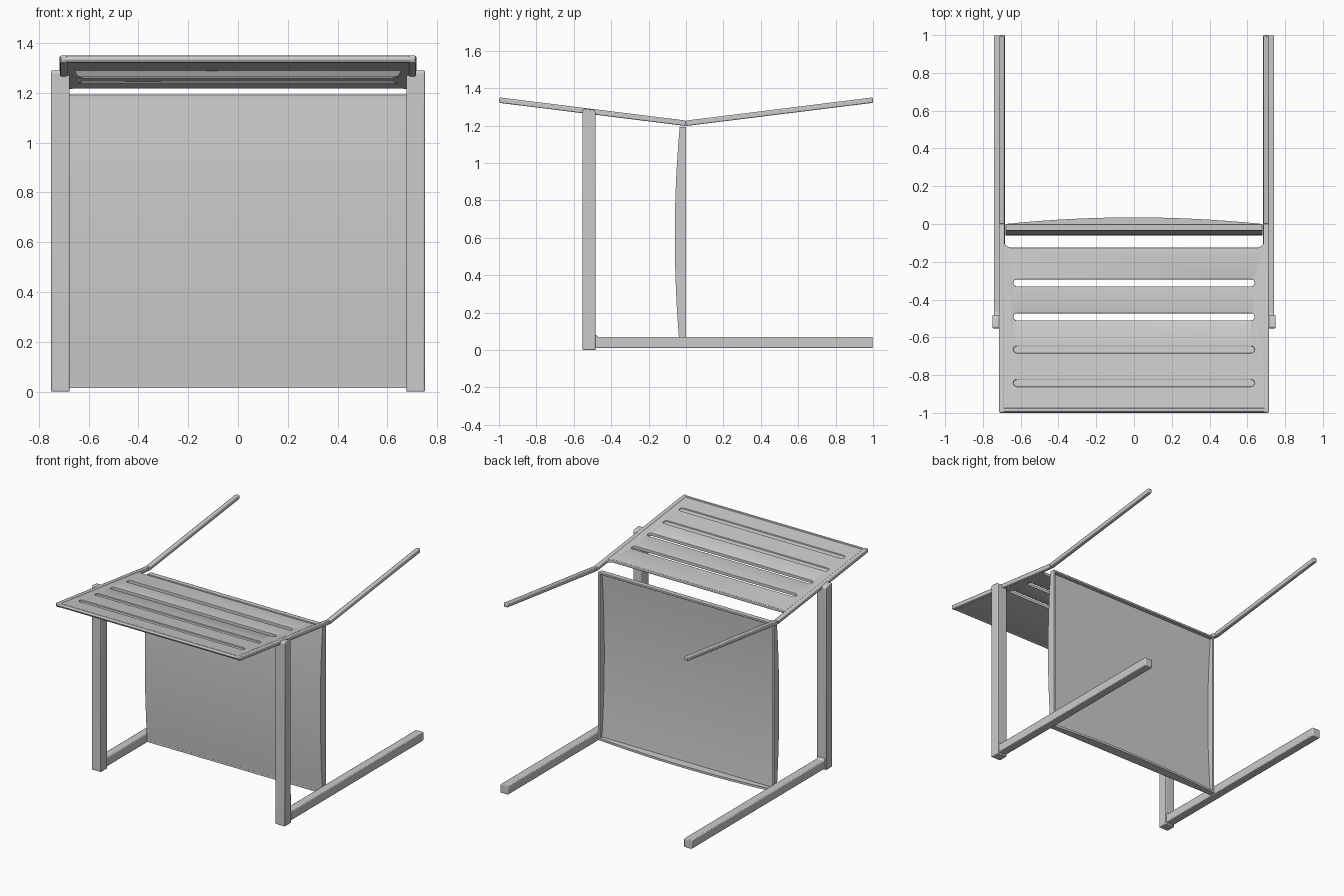
import bpy, bmesh
from math import sin, cos, pi

if "Cube" in bpy.data.objects:
    bpy.data.objects.remove(bpy.data.objects["Cube"])


def prism(name, pts, axis, a, b, bevel=0.0, bend=False):
    """Extrude a 2D outline along an axis from a to b; bend applies the V slope of the top."""
    def place(u, v, w):
        x, y, z = {'x': (w, u, v), 'y': (u, w, v), 'z': (u, v, w)}[axis]
        return (x, y, z + (1.212 + 0.124 * abs(y) if bend else 0))
    bm = bmesh.new()
    lo = [bm.verts.new(place(u, v, a)) for u, v in pts]
    hi = [bm.verts.new(place(u, v, b)) for u, v in pts]
    bm.faces.new(lo)
    bm.faces.new(hi)
    n = len(pts)
    for i in range(n):
        j = (i + 1) % n
        bm.faces.new((lo[i], lo[j], hi[j], hi[i]))
    bmesh.ops.recalc_face_normals(bm, faces=bm.faces)
    mesh = bpy.data.meshes.new(name)
    bm.to_mesh(mesh)
    bm.free()
    obj = bpy.data.objects.new(name, mesh)
    bpy.context.collection.objects.link(obj)
    if bevel:
        add_bevel(obj, bevel)
    return obj


def add_bevel(obj, width):
    m = obj.modifiers.new("bevel", 'BEVEL')
    m.width, m.segments, m.limit_method = width, 2, 'ANGLE'


def rect(u0, u1, v0, v1):
    return [(u0, v0), (u1, v0), (u1, v1), (u0, v1)]


def arc(cx, cy, r, a0, a1, n=6):
    return [(cx + r * cos(a0 + (a1 - a0) * i / n), cy + r * sin(a0 + (a1 - a0) * i / n))
            for i in range(n + 1)]


# Slatted top plate with a U-shaped opening at the rear
outline = [(-0.705, -0.995), (0.705, -0.995), (0.705, 0), (0.69, 0)]
outline += arc(0.65, -0.085, 0.04, 0, -pi / 2) + arc(-0.65, -0.085, 0.04, -pi / 2, -pi)
outline += [(-0.69, 0), (-0.705, 0)]
plate = prism("top_plate", outline, 'z', -0.011, 0.011, bend=True)

# Two open slots and two shallow grooves
for i, (y, bottom) in enumerate([(-0.312, -0.05), (-0.492, -0.05), (-0.665, 0.002), (-0.842, 0.002)]):
    r = 0.019
    slot = arc(0.62, y, r, -pi / 2, pi / 2) + arc(-0.62, y, r, pi / 2, 3 * pi / 2)
    cutter = prism(f"slot_cutter_{i}", slot, 'z', bottom, 0.05, bend=True)
    cutter.hide_render = True
    cutter.hide_set(True)
    cut = plate.modifiers.new("slot", 'BOOLEAN')
    cut.operation, cut.object, cut.solver = 'DIFFERENCE', cutter, 'EXACT'

# Thick rounded front lip
prism("front_lip", [(y, z + 1.335) for y, z in arc(-0.985, 0, 0.0145, 0, 2 * pi * 11 / 12, 11)],
      'x', -0.71, 0.71)

# Curved panel between the frames
N = 16
zs = [0.025 + 1.165 * i / N for i in range(N + 1)]


def bow(z):
    return -0.034 - 0.026 * (1 - ((z - 0.607) / 0.583) ** 2)


front = [(bow(z), z) for z in zs]
prism("panel_sheet", front + [(y + 0.01, z) for y, z in reversed(front)], 'x', -0.67, 0.67)
prism("panel_top_rim", rect(-0.035, 0, 1.178, 1.193), 'x', -0.68, 0.68, 0.003)
xs = [0.68 - 1.36 * i / N for i in range(N + 1)]
prism("panel_bottom_rim", [(-0.68, -0.035), (0.68, -0.035)] +
      [(x, 0.035 * (1 - (x / 0.68) ** 2)) for x in xs], 'z', 0.015, 0.03)

for s, side in ((1, "right"), (-1, "left")):
    def span(a, b):
        return tuple(sorted((s * a, s * b)))
    # Panel side flange
    prism(f"panel_flange_{side}", front + [(0, 1.19), (0, 0.025)], 'x', *span(0.669, 0.681))
    # Front leg with sloping top
    prism(f"front_leg_{side}", [(-0.553, 0), (-0.483, 0), (-0.483, 1.275), (-0.495, 1.285), (-0.545, 1.291), (-0.553, 1.283)],
          'x', *span(0.676, 0.75), 0.005)
    # Floor runner with a small weld fillet at the leg
    prism(f"floor_runner_{side}", [(-0.5, 0.01), (0.998, 0.01), (0.998, 0.07), (-0.47, 0.07),
                                   (-0.48, 0.08), (-0.5, 0.08)], 'x', *span(0.682, 0.742), 0.005)
    # Edge rail of the plate and the rear arm
    prism(f"plate_rail_{side}", rect(*span(0.686, 0.715), -0.998, 0), 'z', -0.0145, 0.0145, 0.006, True)
    prism(f"rear_arm_{side}", rect(*span(0.686, 0.716), -0.0, 1.0), 'z', -0.0145, 0.0145, 0.006, True)

add_bevel(plate, 0.003)

# Smooth shading with crisp edges
for obj in bpy.data.objects:
    if not obj.hide_render:
        obj.select_set(True)
        bpy.context.view_layer.objects.active = obj
bpy.ops.object.shade_smooth_by_angle()
